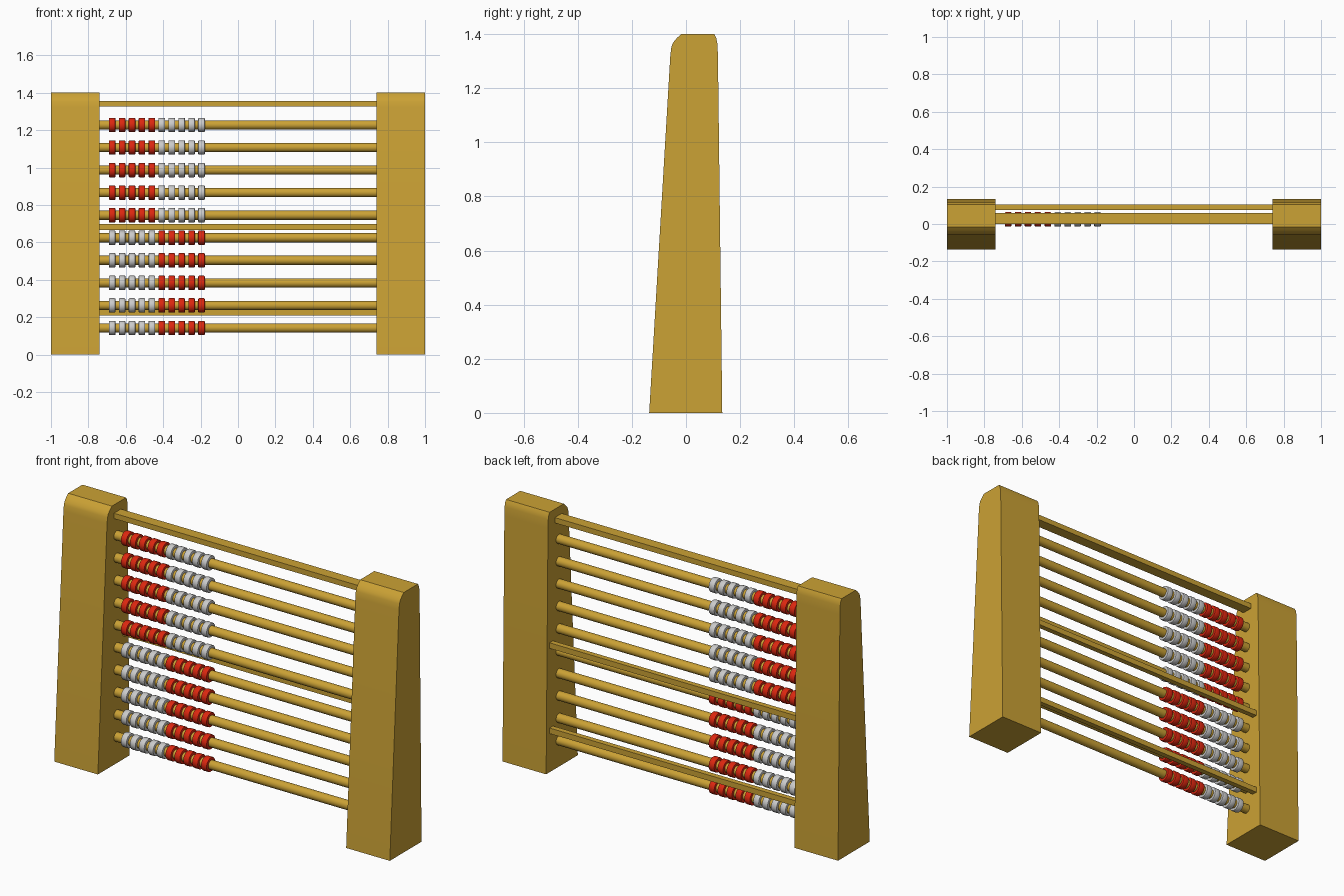
import bpy, bmesh
from math import radians
from mathutils import Matrix

if "Cube" in bpy.data.objects:
    bpy.data.objects.remove(bpy.data.objects["Cube"])


def material(name, rgb):
    m = bpy.data.materials.new(name)
    m.diffuse_color = (*rgb, 1)
    m.use_nodes = True
    m.node_tree.nodes["Principled BSDF"].inputs["Base Color"].default_value = m.diffuse_color
    return m


WOOD = material("golden_wood", (0.60, 0.36, 0.035))
RED = material("red_paint", (0.72, 0.02, 0.005))


def add_object(name, mesh, loc=(0, 0, 0)):
    ob = bpy.data.objects.new(name, mesh)
    ob.location = loc
    bpy.context.collection.objects.link(ob)
    return ob


def finish(name, bm, mat=None, smooth=None):
    bmesh.ops.recalc_face_normals(bm, faces=bm.faces[:])
    if smooth:
        for f in bm.faces:
            f.smooth = True
        for e in bm.edges:
            e.smooth = len(e.link_faces) == 2 and e.calc_face_angle() < radians(smooth)
    mesh = bpy.data.meshes.new(name)
    bm.to_mesh(mesh)
    bm.free()
    if mat:
        mesh.materials.append(mat)
    return mesh


def cylinder_x(name, r, length, sides, mat, chamfer=0):
    bm = bmesh.new()
    bmesh.ops.create_cone(bm, cap_ends=True, segments=sides, radius1=r, radius2=r,
                          depth=length, matrix=Matrix.Rotation(radians(90), 4, 'Y'))
    if chamfer:
        rims = [e for e in bm.edges if any(len(f.verts) > 4 for f in e.link_faces)]
        bmesh.ops.bevel(bm, geom=rims, offset=chamfer, segments=2, profile=0.5,
                        affect='EDGES')
    return finish(name, bm, mat, 40)


def bar(name, y0, y1, z0, z1):
    bm = bmesh.new()
    bmesh.ops.create_cube(bm, size=1, matrix=Matrix.Diagonal((1.5, y1 - y0, z1 - z0, 1)))
    add_object(name, finish(name, bm, WOOD), (0, (y0 + y1) / 2, (z0 + z1) / 2))


# Tapered side posts with rounded top corners
PROFILE = [(-0.136, 0), (0.134, 0), (0.118, 1.32), (0.116, 1.365), (0.112, 1.385),
           (0.104, 1.4), (-0.017, 1.4), (-0.034, 1.385), (-0.048, 1.368),
           (-0.054, 1.352), (-0.058, 1.32)]
for side, x0 in (("left", -1.0), ("right", 0.74)):
    bm = bmesh.new()
    face = bm.faces.new([bm.verts.new((x0, y, z)) for y, z in PROFILE])
    ext = bmesh.ops.extrude_face_region(bm, geom=[face])
    bmesh.ops.translate(bm, vec=(0.26, 0, 0),
                        verts=[v for v in ext["geom"] if isinstance(v, bmesh.types.BMVert)])
    add_object(side + "_post", finish(side + "_post", bm, WOOD, 35))

# Flat cross bars: one on top, two behind the rods
bar("top_bar", 0.001, 0.060, 1.326, 1.355)
bar("middle_back_bar", 0.075, 0.104, 0.667, 0.697)
bar("lower_back_bar", 0.075, 0.104, 0.208, 0.238)

# Ten rods, each with five beads of each colour; colours swap on the lower half
rod = cylinder_x("rod", 0.0245, 1.5, 24, WOOD)
red_bead = cylinder_x("red_bead", 0.0385, 0.035, 24, RED, 0.004)
white_bead = cylinder_x("white_bead", 0.0385, 0.035, 24, None, 0.004)
Y = 0.025
for row in range(10):
    z = 0.142 + row * 0.1206
    add_object(f"rod_{row + 1}", rod, (0, Y, z))
    for i in range(10):
        is_red = (i < 5) == (row >= 5)
        add_object(f"bead_{row + 1}_{i + 1}", red_bead if is_red else white_bead,
                   (-0.673 + i * 0.0531, Y, z))
